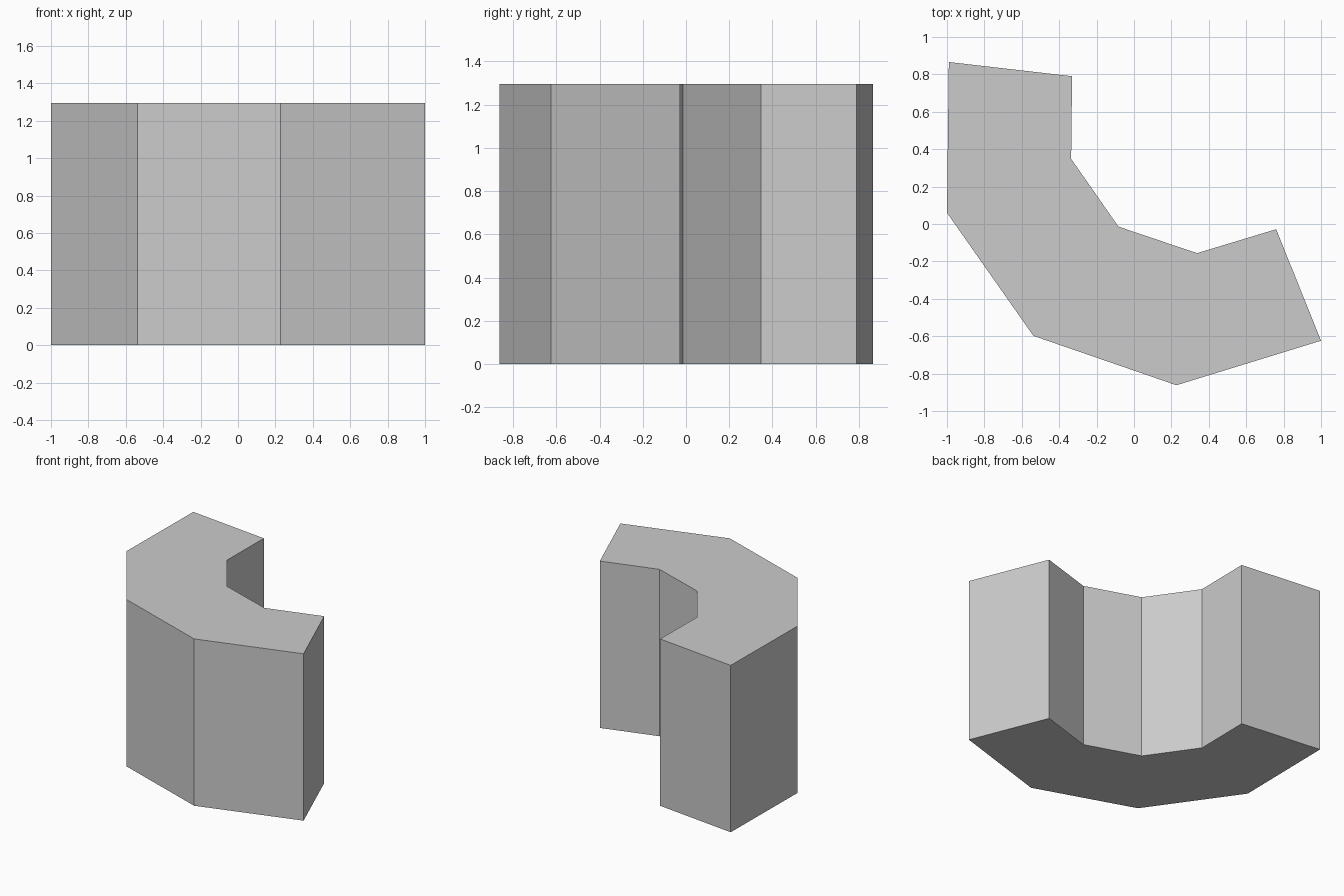
import bpy, bmesh

if "Cube" in bpy.data.objects:
    bpy.data.objects.remove(bpy.data.objects["Cube"])

HEIGHT = 1.295

# Plan outline of the curved block: outer arc, then inner arc back again
outer = [(-0.99, 0.866), (-1.0, 0.06), (-0.538, -0.598), (0.227, -0.862), (1.0, -0.624)]
inner = [(0.76, -0.028), (0.337, -0.156), (-0.083, -0.014), (-0.336, 0.348), (-0.331, 0.79)]

# Extrude the outline straight up into a closed, flat-faced solid
bm = bmesh.new()
base = bm.faces.new([bm.verts.new((x, y, 0)) for x, y in outer + inner])
top = bmesh.ops.extrude_face_region(bm, geom=[base], use_keep_orig=True)
bmesh.ops.translate(bm, vec=(0, 0, HEIGHT),
                    verts=[v for v in top["geom"] if isinstance(v, bmesh.types.BMVert)])
bmesh.ops.recalc_face_normals(bm, faces=bm.faces)

mesh = bpy.data.meshes.new("curved_block")
bm.to_mesh(mesh)
bm.free()
bpy.context.collection.objects.link(bpy.data.objects.new("curved_block", mesh))
